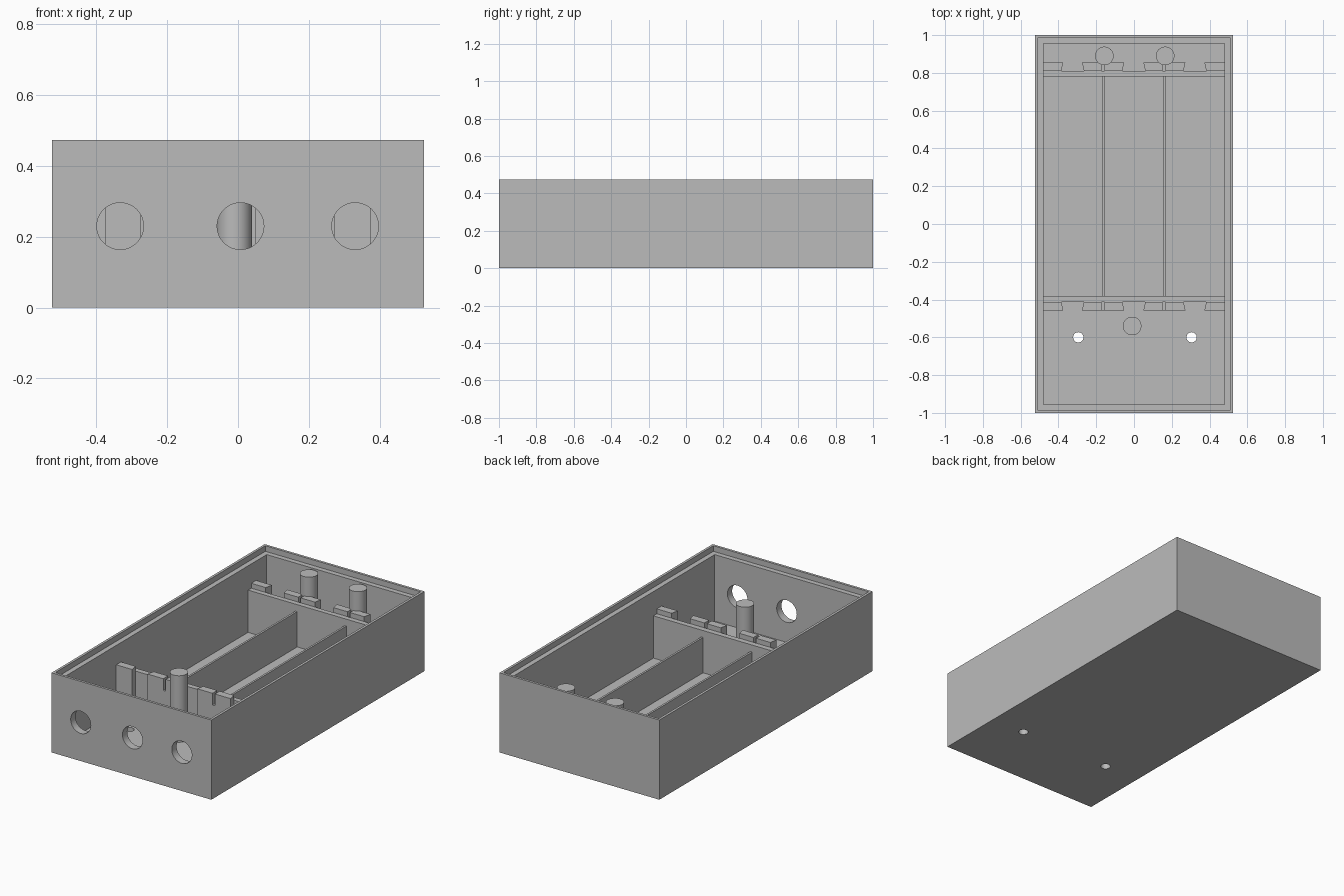
import bpy, bmesh
from mathutils import Matrix

cube = bpy.data.objects.get("Cube")
if cube:
    bpy.data.objects.remove(cube, do_unlink=True)

gray = bpy.data.materials.new("plain_gray")
gray.use_nodes = True
gray.diffuse_color = (0.5, 0.5, 0.5, 1)
gray.node_tree.nodes["Principled BSDF"].inputs["Base Color"].default_value = (0.5, 0.5, 0.5, 1)

HALF_X, HALF_Y, TOP = 0.525, 1.0, 0.473
IN_X, IN_Y, FLOOR, LEDGE = 0.48, 0.955, 0.045, 0.44
WALL_TOP, DIVIDER_TOP, CLIP_TOP = 0.296, 0.255, 0.325
DIVIDERS = (-0.163, 0.16)


def finish(name, bm):
    bmesh.ops.recalc_face_normals(bm, faces=bm.faces)
    mesh = bpy.data.meshes.new(name)
    bm.to_mesh(mesh)
    bm.free()
    mesh.materials.append(gray)
    obj = bpy.data.objects.new(name, mesh)
    bpy.context.collection.objects.link(obj)
    return obj


def prism(name, outline, z0, z1):
    bm = bmesh.new()
    face = bm.faces.new([bm.verts.new((x, y, z0)) for x, y in outline])
    extruded = bmesh.ops.extrude_face_region(bm, geom=[face])["geom"]
    verts = [v for v in extruded if isinstance(v, bmesh.types.BMVert)]
    bmesh.ops.translate(bm, verts=verts, vec=(0, 0, z1 - z0))
    return finish(name, bm)


def box(name, x0, x1, y0, y1, z0, z1):
    return prism(name, [(x0, y0), (x1, y0), (x1, y1), (x0, y1)], z0, z1)


def cylinder(name, center, radius, depth, axis="Z"):
    bm = bmesh.new()
    turn = Matrix.Rotation(1.5707963, 4, "X") if axis == "Y" else Matrix()
    bmesh.ops.create_cone(bm, cap_ends=True, segments=48, radius1=radius, radius2=radius,
                          depth=depth, matrix=Matrix.Translation(center) @ turn)
    return finish(name, bm)


def smooth(obj):
    bpy.ops.object.select_all(action="DESELECT")
    obj.select_set(True)
    bpy.context.view_layer.objects.active = obj
    bpy.ops.object.shade_smooth_by_angle(angle=0.5)


def cut(obj, cutters):
    bpy.context.view_layer.objects.active = obj
    for cutter in cutters:
        cutter.hide_render = True
        mod = obj.modifiers.new("cut", "BOOLEAN")
        mod.operation, mod.solver, mod.object = "DIFFERENCE", "EXACT", cutter
        bpy.ops.object.modifier_apply(modifier=mod.name)
        bpy.data.objects.remove(cutter, do_unlink=True)


# Open case with a stepped rim for the lid
case = box("case", -HALF_X, HALF_X, -HALF_Y, HALF_Y, 0, TOP)
cutters = [box("cavity_cutter", -IN_X, IN_X, -IN_Y, IN_Y, FLOOR, 1),
           box("rim_cutter", -0.51, 0.51, -0.985, 0.985, LEDGE, 1)]
# Cable holes in the front wall and screw holes in the floor
for x in (-0.333, 0.007, 0.331):
    cutters.append(cylinder("cable_hole_cutter", (x, -0.98, 0.23), 0.066, 0.2, "Y"))
for x in (-0.295, 0.305):
    cutters.append(cylinder("screw_hole_cutter", (x, -0.6, 0), 0.027, 0.3))
cut(case, cutters)
smooth(case)

# Lid posts
for name, x, y in (("front_post", -0.01, -0.54),
                   ("back_right_post", -0.157, 0.89), ("back_left_post", 0.165, 0.89)):
    smooth(cylinder(name, (x, y, (FLOOR + LEDGE) / 2), 0.049, LEDGE - FLOOR))

# Cross walls and the thin dividers between the bays
box("front_cross_wall", -IN_X, IN_X, -0.412, -0.38, FLOOR, WALL_TOP)
box("back_cross_wall", -IN_X, IN_X, 0.78, 0.81, FLOOR, WALL_TOP)
for x in DIVIDERS:
    box("bay_divider", x - 0.006, x + 0.006, -0.38, 0.78, FLOOR, DIVIDER_TOP)

# Dovetailed contact holders behind each cross wall, notched over the dividers
for side, wall_y, outer_y in (("front", -0.412, -0.457), ("back", 0.81, 0.855)):
    for x0, x1 in ((-IN_X, -0.375), (-0.275, -0.052), (0.05, 0.272), (0.373, IN_X)):
        a = x0 if x0 == -IN_X else x0 + 0.01
        b = x1 if x1 == IN_X else x1 - 0.01
        holder = prism(side + "_contact_holder",
                       [(x0, outer_y), (x1, outer_y), (b, wall_y), (a, wall_y)], FLOOR, CLIP_TOP)
        mid = (wall_y + outer_y) / 2
        cut(holder, [box("notch_cutter", x - 0.008, x + 0.008, mid - 0.04, mid + 0.04,
                         DIVIDER_TOP, 1) for x in DIVIDERS if x0 < x < x1])
